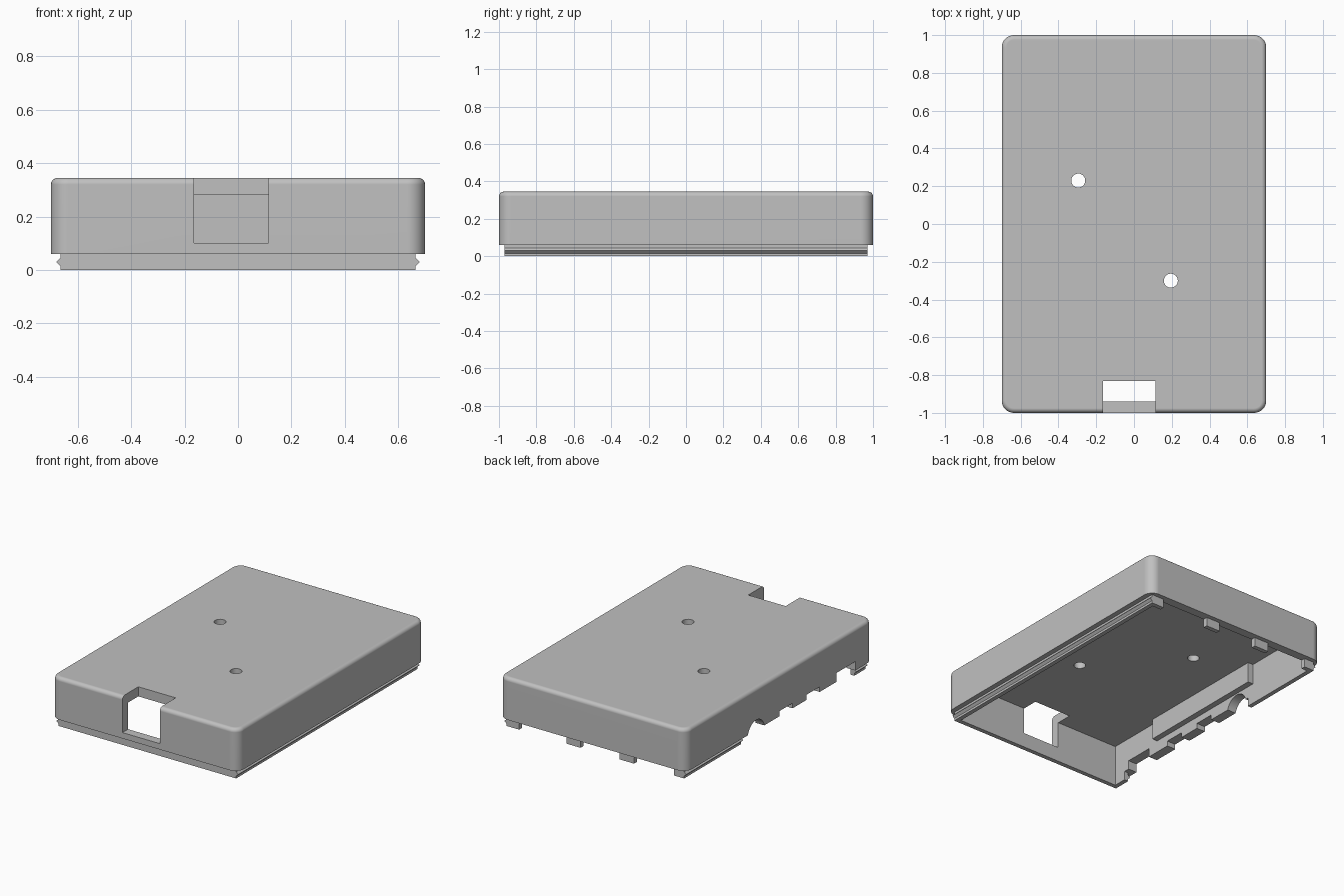
import bpy, bmesh, math
from mathutils import Matrix, Vector

cube = bpy.data.objects.get("Cube")
if cube:
    bpy.data.objects.remove(cube, do_unlink=True)

GREY = (0.53, 0.53, 0.53, 1)
mat = bpy.data.materials.new("plain grey plastic")
mat.use_nodes = True
mat.diffuse_color = GREY
mat.node_tree.nodes["Principled BSDF"].inputs["Base Color"].default_value = GREY


def make(name, bm):
    bmesh.ops.recalc_face_normals(bm, faces=bm.faces)
    me = bpy.data.meshes.new(name)
    bm.to_mesh(me)
    bm.free()
    me.materials.append(mat)
    ob = bpy.data.objects.new(name, me)
    bpy.context.collection.objects.link(ob)
    return ob


def box_bm(lo, hi):
    lo, hi = Vector(lo), Vector(hi)
    bm = bmesh.new()
    m = Matrix.Translation((lo + hi) / 2) @ Matrix.Diagonal((*(hi - lo), 1))
    bmesh.ops.create_cube(bm, size=1, matrix=m)
    return bm


def box(name, lo, hi):
    return make(name, box_bm(lo, hi))


def cylinder(name, centre, radius, depth, axis):
    bm = bmesh.new()
    m = Matrix.Translation(centre) @ Matrix.Rotation(math.pi / 2 if axis == "X" else 0, 4, "Y")
    bmesh.ops.create_cone(bm, cap_ends=True, segments=32, radius1=radius,
                          radius2=radius, depth=depth, matrix=m)
    return make(name, bm)


def prism(name, profile, y0, y1):
    """Extrude an (x, z) profile along y."""
    bm = bmesh.new()
    face = bm.faces.new([bm.verts.new((x, y0, z)) for x, z in profile])
    new = bmesh.ops.extrude_face_region(bm, geom=[face])["geom"]
    bmesh.ops.translate(bm, vec=(0, y1 - y0, 0),
                        verts=[v for v in new if isinstance(v, bmesh.types.BMVert)])
    return make(name, bm)


def cut(target, cutter):
    mod = target.modifiers.new("cut", "BOOLEAN")
    mod.operation, mod.solver, mod.object = "DIFFERENCE", "EXACT", cutter
    bpy.context.view_layer.objects.active = target
    bpy.ops.object.modifier_apply(modifier=mod.name)
    bpy.data.objects.remove(cutter, do_unlink=True)


# Main measures
HX, HY = 0.70, 1.0
LIP_X, LIP_Y = 0.665, 0.97
IN_X, IN_Y = 0.635, 0.94
BASE, CEIL, TOP = 0.06, 0.28, 0.345

# Lid shell: rounded upright corners, softer rounding round the top
bm = box_bm((-HX, -HY, BASE), (HX, HY, TOP))
upright = [e for e in bm.edges if abs(e.verts[0].co.z - e.verts[1].co.z) > 0.1]
bmesh.ops.bevel(bm, geom=upright, offset=0.065, segments=8, profile=0.5, affect="EDGES")
rim = [e for e in bm.edges if min(v.co.z for v in e.verts) > TOP - 0.001]
bmesh.ops.bevel(bm, geom=rim, offset=0.025, segments=5, profile=0.5, affect="EDGES")
shell = make("lid_shell", bm)

# Hollow inside, front opening and two holes in the top
cut(shell, box("cavity", (-IN_X, -IN_Y, -0.1), (IN_X, IN_Y, CEIL)))
cut(shell, box("front_opening", (-0.165, -1.1, 0.10), (0.115, -0.83, 0.5)))
for x, y in ((-0.295, 0.23), (0.195, -0.30)):
    cut(shell, cylinder("top_hole", (x, y, 0.3), 0.037, 0.3, "Z"))

# Port notches along the bottom of the right wall
for y, half, top in ((-0.71, 0.10, 0.12), (-0.36, 0.07, 0.095), (-0.07, 0.07, 0.095)):
    cut(shell, box("port", (-0.8, y - half, 0), (-0.615, y + half, top)))
cut(shell, cylinder("round_port", (-0.71, 0.25, 0.04), 0.09, 0.2, "X"))

bpy.ops.object.select_all(action="DESELECT")
shell.select_set(True)
bpy.context.view_layer.objects.active = shell
bpy.ops.object.shade_smooth_by_angle(angle=math.radians(30))
weighted = shell.modifiers.new("even shading", "WEIGHTED_NORMAL")
weighted.keep_sharp = True

# Inner thickening behind the ports
box("port_backing", (-IN_X - 0.01, -0.53, 0.14), (-0.595, 0.41, CEIL + 0.01))

# Side lips with a snap ridge
LIP = ((IN_X, 0), (LIP_X, 0), (LIP_X, 0.015), (0.68, 0.03),
       (LIP_X, 0.045), (LIP_X, BASE + 0.005), (IN_X, BASE + 0.005))
for name, side, y0, y1 in (("left_lip", 1, -LIP_Y, LIP_Y),
                           ("right_rear_lip", -1, 0.36, LIP_Y),
                           ("right_front_lip", -1, -LIP_Y, -0.85)):
    prism(name, [(side * x, z) for x, z in LIP], y0, y1)

# Front lip and rear tabs
box("front_lip", (-IN_X, -LIP_Y, 0), (IN_X, -IN_Y, BASE + 0.005))
for i, (x0, x1) in enumerate(((0.57, IN_X), (0.11, 0.215), (-0.29, -0.18), (-IN_X, -0.59))):
    box(f"rear_tab_{i + 1}", (x0, IN_Y, 0), (x1, LIP_Y, BASE + 0.005))
